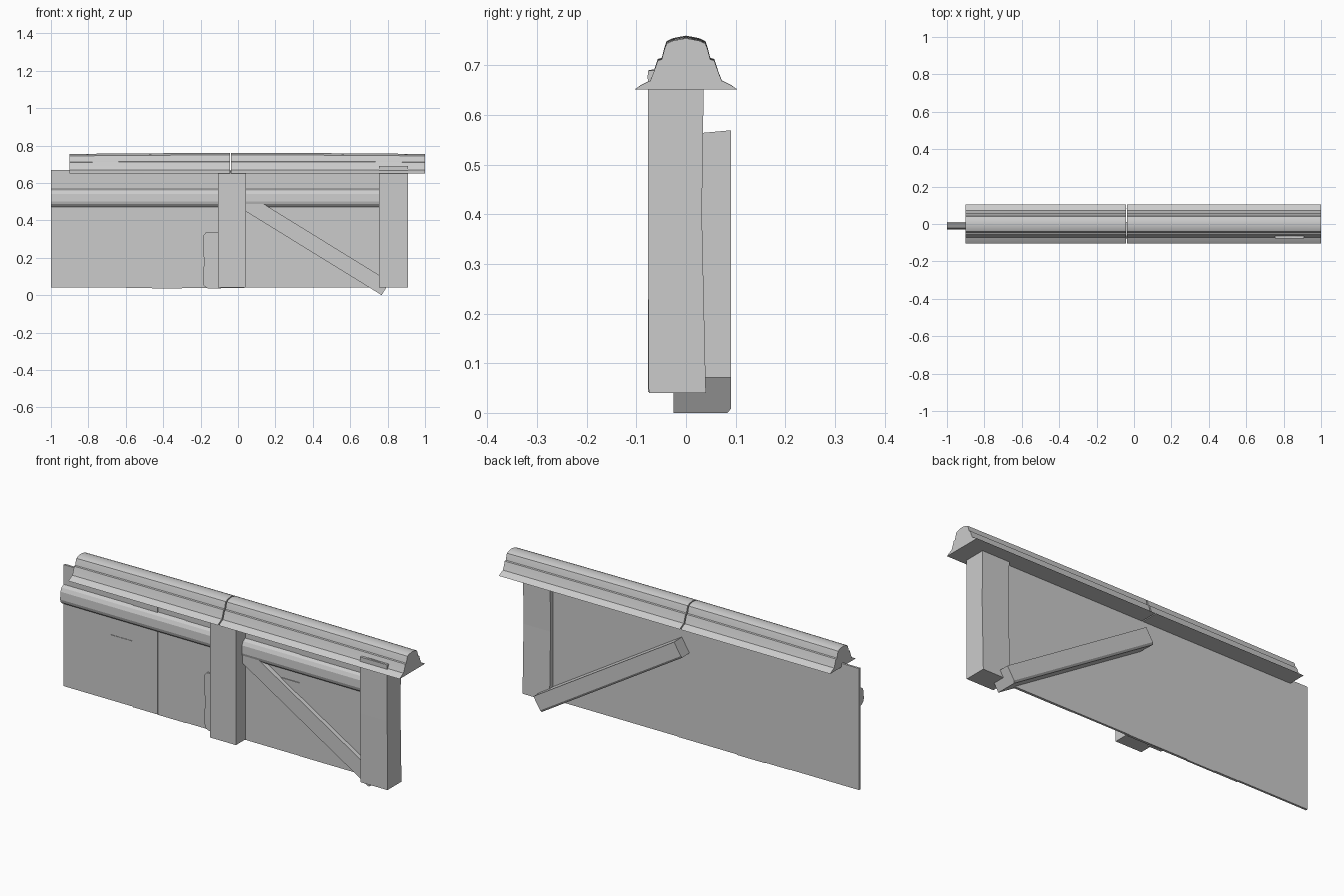
import bpy, bmesh, math
from mathutils import Vector

if "Cube" in bpy.data.objects:
    bpy.data.objects.remove(bpy.data.objects["Cube"])


def finish(name, bm, smooth=False):
    bmesh.ops.recalc_face_normals(bm, faces=bm.faces)
    me = bpy.data.meshes.new(name)
    bm.to_mesh(me)
    bm.free()
    ob = bpy.data.objects.new(name, me)
    bpy.context.collection.objects.link(ob)
    if smooth:
        bpy.context.view_layer.objects.active = ob
        ob.select_set(True)
        bpy.ops.object.shade_smooth_by_angle(angle=math.radians(32))
        ob.select_set(False)
    return ob


def loft(name, rings, smooth=False):
    """Closed solid through a series of equal-length point rings."""
    bm = bmesh.new()
    vs = [[bm.verts.new(p) for p in r] for r in rings]
    n = len(vs[0])
    for a, b in zip(vs, vs[1:]):
        for i in range(n):
            j = (i + 1) % n
            bm.faces.new((a[i], a[j], b[j], b[i]))
    bm.faces.new(vs[0])
    bm.faces.new(vs[-1])
    return finish(name, bm, smooth)


def box(name, x0, x1, y0, y1, z0, z1):
    return loft(name, [[(x0, y0, z), (x1, y0, z), (x1, y1, z), (x0, y1, z)] for z in (z0, z1)])


def post(name, x0, x1, levels):
    """Post with (z, front y, back y) at each level."""
    return loft(name, [[(x0, f, z), (x1, f, z), (x1, b, z), (x0, b, z)] for z, f, b in levels])


# Wall planks, fronts at slightly different depths
edges = [-1.0, -0.6, -0.46, -0.30, 0.036, 0.355, 0.80]
fronts = [0.0, -0.002, 0.001, -0.001, 0.0, -0.002]
bottoms = [0.04, 0.038, 0.035, 0.038, 0.04, 0.04]
for i, (f, z) in enumerate(zip(fronts, bottoms)):
    box(f"plank_{i + 1}", edges[i], edges[i + 1], f, 0.011, z, 0.67)

# Raised board edges on the wall
box("narrow_board", -0.73, -0.60, -0.0025, 0.005, 0.10, 0.38)
box("patch_board", 0.25, 0.355, -0.004, 0.005, 0.15, 0.42)

# Rounded patch beside the middle post
patch = [(-0.09, 0.036), (-0.165, 0.037), (-0.183, 0.05), (-0.187, 0.12), (-0.181, 0.17),
         (-0.186, 0.25), (-0.185, 0.32), (-0.172, 0.335), (-0.09, 0.335)]
loft("repair_plate", [[(x, y, z) for x, z in patch] for y in (-0.01, 0.005)])

# Horizontal moulded rail
rail = [(0.004, 0.47), (-0.014, 0.475), (-0.025, 0.487), (-0.029, 0.50),
        (-0.027, 0.54), (-0.018, 0.558), (0.004, 0.57)]
loft("rail", [[(x, y, z) for y, z in rail] for x in (-1.0, 0.77)])

# Posts
post("middle_post", -0.107, 0.042, [(0.042, -0.077, 0.005), (0.665, -0.075, 0.005)])
post("end_post", 0.755, 0.91, [(0.04, -0.075, 0.04), (0.40, -0.077, 0.032), (0.69, -0.077, 0.036)])

# Diagonal brace running through the wall, with a chamfered top end
low, high = Vector((0.79, 0, 0.036)), Vector((0.0, 0, 0.523))
d = (high - low).normalized()
side = Vector((-d.z, 0, d.x)) * 0.042
section = [(-1, -0.025), (1, -0.025), (1, 0.084), (0.75, 0.091), (-1, 0.091)]
rings = []
for c, cut in ((low, 0.0), (high, 0.02)):
    rings.append([c + side * s + Vector((0, y, 0)) + d * (cut if y > 0 else 0) for s, y in section])
loft("diagonal_brace", rings)

# Moulded cap in two lengths, bowed slightly along the top
half = [(0.104, 0.651), (0.090, 0.661), (0.072, 0.670), (0.065, 0.688), (0.057, 0.713),
        (0.049, 0.715), (0.043, 0.738), (0.039, 0.749), (0.026, 0.755)]
profile = [(-y, z) for y, z in half] + [(0.0, 0.760)] + half[::-1]
for name, x0, x1 in (("cap_left", -0.9, -0.043), ("cap_right", -0.037, 1.0)):
    rings = []
    for k in range(7):
        x = x0 + (x1 - x0) * k / 6
        sag = 0.006 * (x - 0.05) ** 2
        rings.append([(x, y, z - sag * (z - 0.651) / 0.109) for y, z in profile])
    loft(name, rings, smooth=True)

# Splinter standing off the front slope of the cap
loft("cap_splinter", [[(0.785, -0.066, 0.687), (0.785, -0.066, 0.692), (0.785, -0.06, 0.69)],
                      [(0.91, -0.078, 0.672), (0.91, -0.076, 0.690), (0.91, -0.06, 0.688)]])
